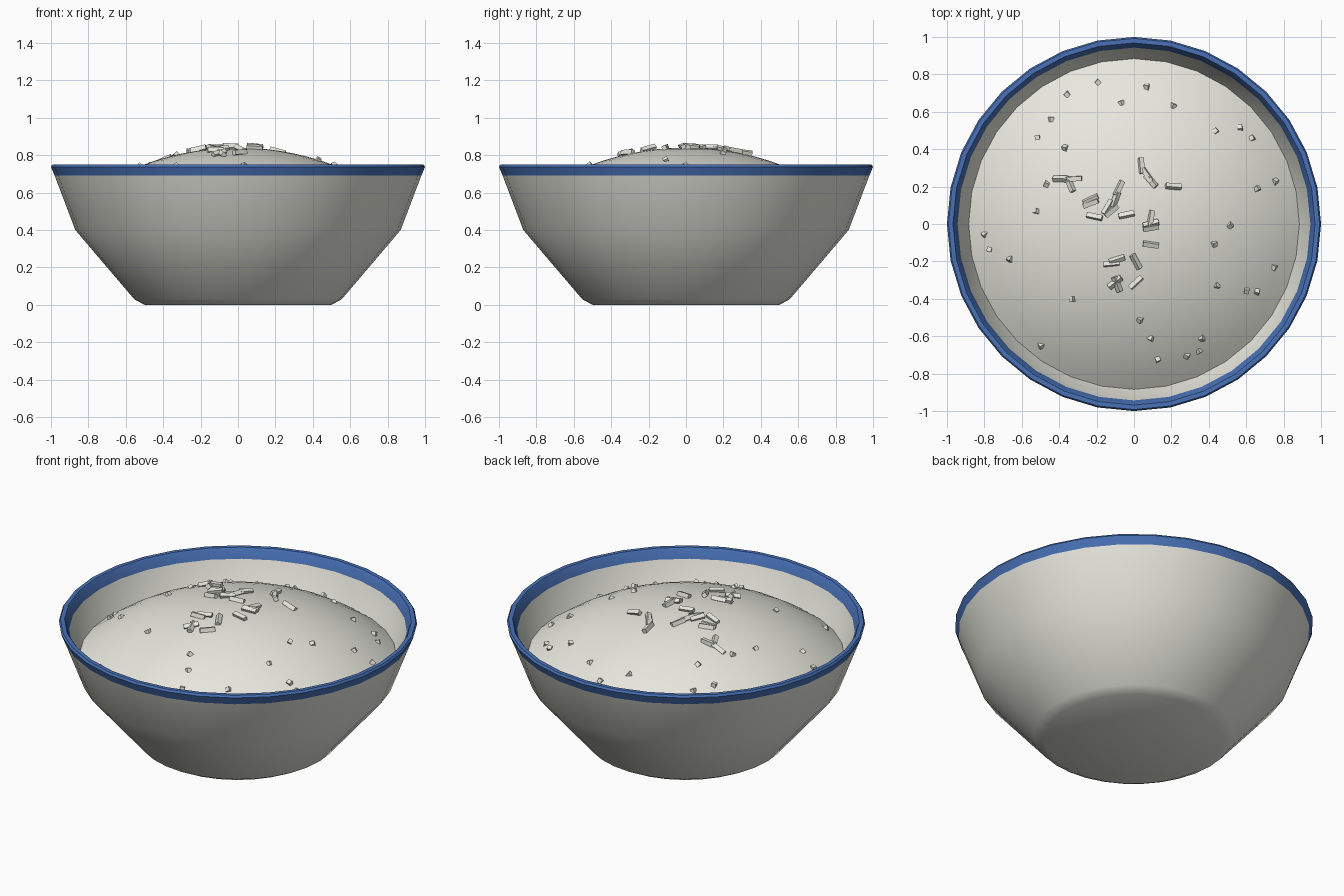
import bpy
import bmesh
import math
import random
from mathutils import Matrix, Vector

random.seed(4)
SEGMENTS = 32
DOME_RADIUS = 1.45
DOME_TOP = 0.84
RIM_START = 0.69

cube = bpy.data.objects.get("Cube")
if cube:
    bpy.data.objects.remove(cube, do_unlink=True)


def make_material(name, colour):
    mat = bpy.data.materials.new(name)
    mat.use_nodes = True
    mat.diffuse_color = (*colour, 1)
    mat.node_tree.nodes["Principled BSDF"].inputs["Base Color"].default_value = (*colour, 1)
    return mat


off_white = make_material("off white", (0.8, 0.8, 0.73))
blue = make_material("rim blue", (0.065, 0.165, 0.47))


def finish(bm, name, materials, smooth_angle=None):
    """Turn a bmesh into a linked object, optionally smooth shaded."""
    mesh = bpy.data.meshes.new(name)
    bm.to_mesh(mesh)
    bm.free()
    for mat in materials:
        mesh.materials.append(mat)
    obj = bpy.data.objects.new(name, mesh)
    bpy.context.collection.objects.link(obj)
    if smooth_angle is not None:
        bpy.ops.object.select_all(action="DESELECT")
        obj.select_set(True)
        bpy.context.view_layer.objects.active = obj
        bpy.ops.object.shade_smooth_by_angle(angle=math.radians(smooth_angle))
    return obj


def lathe(profile):
    """Spin a list of (radius, height) points around the z axis."""
    bm = bmesh.new()
    verts = [bm.verts.new((r, 0, z)) for r, z in profile]
    edges = [bm.edges.new(pair) for pair in zip(verts, verts[1:])]
    bmesh.ops.spin(bm, geom=verts + edges, axis=(0, 0, 1), cent=(0, 0, 0),
                   angle=math.tau, steps=SEGMENTS)
    bmesh.ops.remove_doubles(bm, verts=bm.verts, dist=0.0005)
    bmesh.ops.recalc_face_normals(bm, faces=bm.faces)
    return bm


def dome_height(r):
    return DOME_TOP - DOME_RADIUS + math.sqrt(DOME_RADIUS ** 2 - r * r)


# Bowl: outside wall, rounded lip, inside wall and floor; the lip band is blue
bowl = lathe([(0, 0), (0.5, 0), (0.555, 0.03), (0.87, 0.4), (0.98, RIM_START),
              (1, 0.738), (0.992, 0.75), (0.968, 0.75), (0.96, 0.738),
              (0.943, RIM_START), (0.835, 0.4), (0.53, 0.06), (0, 0.04)])
for face in bowl.faces:
    face.material_index = int(face.calc_center_median().z > RIM_START)
finish(bowl, "bowl", [off_white, blue], 40)

# Heaped rice: shallow dome meeting the inside wall
radii = [0.884 * i / 12 for i in range(13)]
dome = lathe([(r, dome_height(r)) for r in radii])
if sum(f.normal.z for f in dome.faces) < 0:
    bmesh.ops.reverse_faces(dome, faces=dome.faces)
finish(dome, "rice_mound", [off_white], 40)


def add_grain(bm, x, y, turn, tilt, lift, length):
    """Add one box-shaped grain resting on the dome surface."""
    r = math.hypot(x, y)
    normal = Vector((x, y, dome_height(r) - DOME_TOP + DOME_RADIUS)).normalized()
    lean = Vector((0, 0, 1)).rotation_difference(normal).to_matrix().to_4x4()
    place = Matrix.Translation(Vector((x, y, dome_height(r))) + normal * lift)
    spin = Matrix.Rotation(math.radians(turn), 4, "Z")
    pitch = Matrix.Rotation(math.radians(tilt), 4, "Y")
    roll = Matrix.Rotation(random.uniform(0.2, 1.3), 4, "X")
    size = Matrix.Diagonal((length, 0.025, 0.025, 1))
    bmesh.ops.create_cube(bm, size=1, matrix=place @ lean @ spin @ pitch @ roll @ size)


# Loose grains on the crown: x, y and heading in degrees
loose = [(.04, .31, 95), (.07, .26, -55), (.09, .23, -50), (.21, .2, -3),
         (-.08, .19, 65), (-.23, .13, 25), (-.23, .11, 20), (-.21, .04, -12),
         (-.14, .09, 60), (-.12, .07, 40), (-.1, .13, 70), (-.04, .05, 12),
         (.09, .03, 80), (.09, 0, 15), (.09, -.02, 10), (.09, -.11, -8),
         (-.12, -.21, 5), (-.09, -.19, 18), (.01, -.2, -62), (.01, -.31, 42),
         (-.1, -.31, 40), (-.09, -.32, -70), (-.34, .21, -65), (-.32, .24, 3),
         (-.39, .24, -4)]
grains = bmesh.new()
for x, y, turn in loose:
    add_grain(grains, x, y, turn, random.uniform(-8, 8), 0.008, 0.085)
finish(grains, "loose_grains", [off_white])

# Buried grains: only the tips poke out
buried = [(-.47, .23), (-.52, .47), (-.46, .57), (-.36, .71), (-.2, .77),
          (-.05, .66), (.07, .72), (.2, .65), (.45, .5), (.58, .51), (.65, .46),
          (.76, .21), (.65, .18), (.52, .01), (.42, -.1), (.77, -.23),
          (.66, -.38), (.61, -.35), (.45, -.31), (.37, -.6), (.3, -.7),
          (.37, -.68), (.13, -.74), (.07, -.61), (.05, -.51), (-.32, -.41),
          (-.48, -.65), (-.66, -.17), (-.79, -.04), (-.78, -.14), (-.51, .06),
          (-.37, .39)]
tips = bmesh.new()
for x, y in buried:
    add_grain(tips, x, y, random.uniform(0, 360), random.uniform(35, 65), -0.022, 0.08)
finish(tips, "buried_grains", [off_white])
